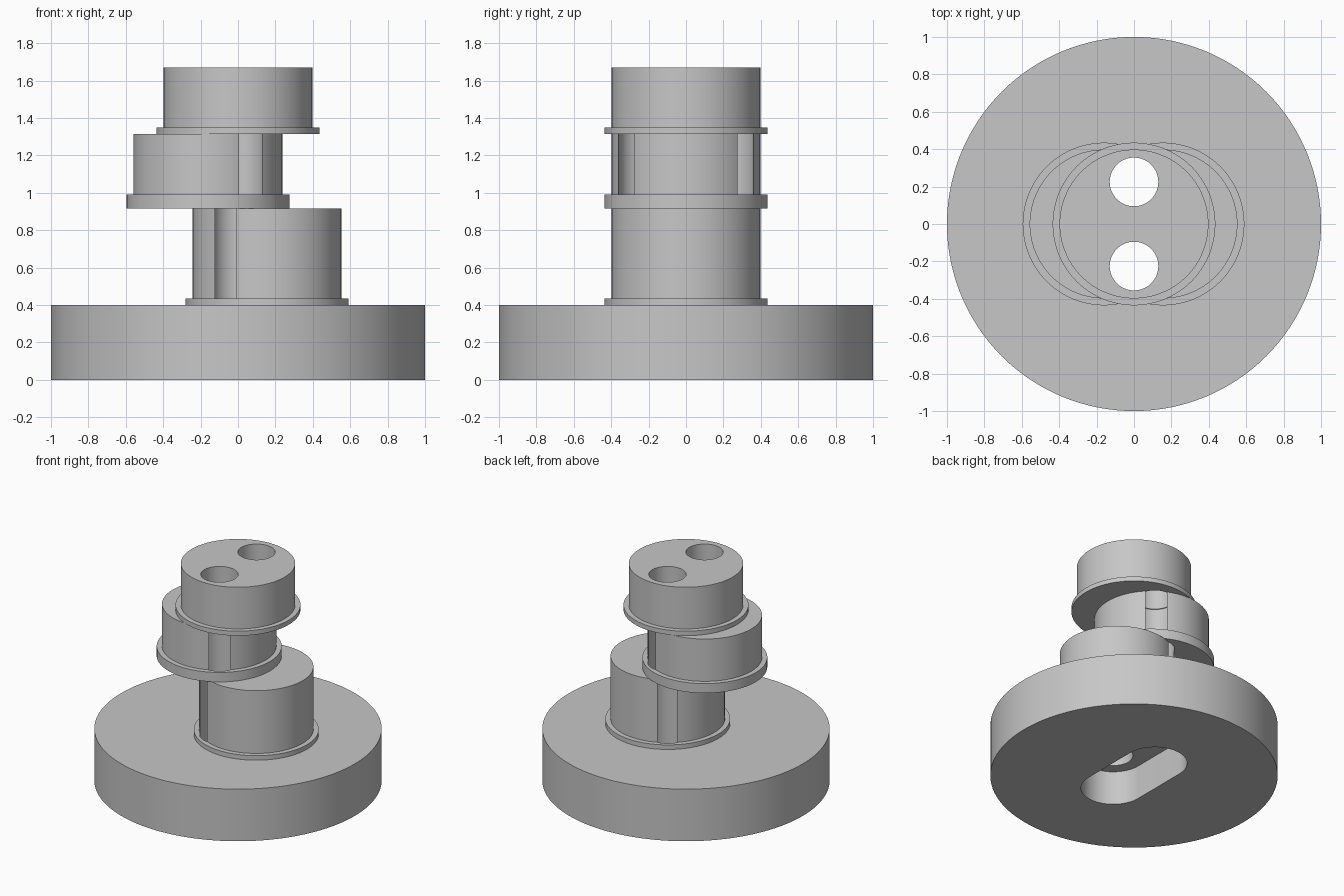
import bpy
import bmesh
import math

if "Cube" in bpy.data.objects:
    bpy.data.objects.remove(bpy.data.objects["Cube"])

SEGMENTS = 96
HOLE_Y = 0.225

grey = bpy.data.materials.new("plain grey")
grey.diffuse_color = (0.57, 0.57, 0.57, 1.0)
grey.use_nodes = True
grey.node_tree.nodes["Principled BSDF"].inputs["Base Color"].default_value = grey.diffuse_color


def prism(name, outline, z0, z1):
    """Extrude a closed xy outline from z0 to z1."""
    bm = bmesh.new()
    face = bm.faces.new([bm.verts.new((x, y, z0)) for x, y in outline])
    top = bmesh.ops.extrude_face_region(bm, geom=[face])["geom"]
    for v in top:
        if isinstance(v, bmesh.types.BMVert):
            v.co.z = z1
    bmesh.ops.recalc_face_normals(bm, faces=bm.faces)
    mesh = bpy.data.meshes.new(name)
    bm.to_mesh(mesh)
    bm.free()
    mesh.materials.append(grey)
    obj = bpy.data.objects.new(name, mesh)
    bpy.context.collection.objects.link(obj)
    return obj


def arc(cx, cy, r, start=0.0, sweep=2 * math.pi, n=SEGMENTS):
    return [(cx + r * math.cos(start + sweep * i / n),
             cy + r * math.sin(start + sweep * i / n)) for i in range(n)]


def combine(target, tool, operation):
    """Apply a boolean and remove the tool."""
    mod = target.modifiers.new(operation.lower(), 'BOOLEAN')
    mod.operation = operation
    mod.solver = 'EXACT'
    mod.object = tool
    bpy.context.view_layer.objects.active = target
    bpy.ops.object.modifier_apply(modifier=mod.name)
    bpy.data.objects.remove(tool)


# Wide base disc, then the offset flanges and drums stacked on it
body = prism("stepped_eccentric_post", arc(0, 0, 1.0, n=128), 0, 0.40)
stack = [
    ("lower_flange", 0.155, 0.435, 0.40, 0.435),
    ("lower_drum", 0.155, 0.398, 0.435, 0.917),
    ("middle_flange", -0.16, 0.435, 0.917, 0.99),
    ("middle_drum", -0.16, 0.398, 0.99, 1.315),
    ("upper_flange", 0.0, 0.435, 1.315, 1.35),
    ("upper_drum", 0.0, 0.398, 1.35, 1.67),
]
for name, cx, r, z0, z1 in stack:
    combine(body, prism(name, arc(cx, 0, r), z0, z1), 'UNION')

# Two vertical bores, slightly wider below the top drum
for side in (-1, 1):
    y = side * HOLE_Y
    combine(body, prism("wide_bore", arc(0, y, 0.137, n=64), 0.1, 1.315), 'DIFFERENCE')
    combine(body, prism("top_bore", arc(0, y, 0.13, n=64), 1.2, 1.8), 'DIFFERENCE')

# Rounded slot recessed into the underside
slot = (arc(0, HOLE_Y, 0.225, 0, math.pi, 32) + [(-0.225, HOLE_Y)]
        + arc(0, -HOLE_Y, 0.225, math.pi, math.pi, 32) + [(0.225, -HOLE_Y)])
combine(body, prism("slot_cutter", slot, -0.1, 0.26), 'DIFFERENCE')

# Smooth round walls with crisp rims
bpy.ops.object.select_all(action='DESELECT')
body.select_set(True)
bpy.context.view_layer.objects.active = body
bpy.ops.object.shade_smooth_by_angle(angle=math.radians(30))
